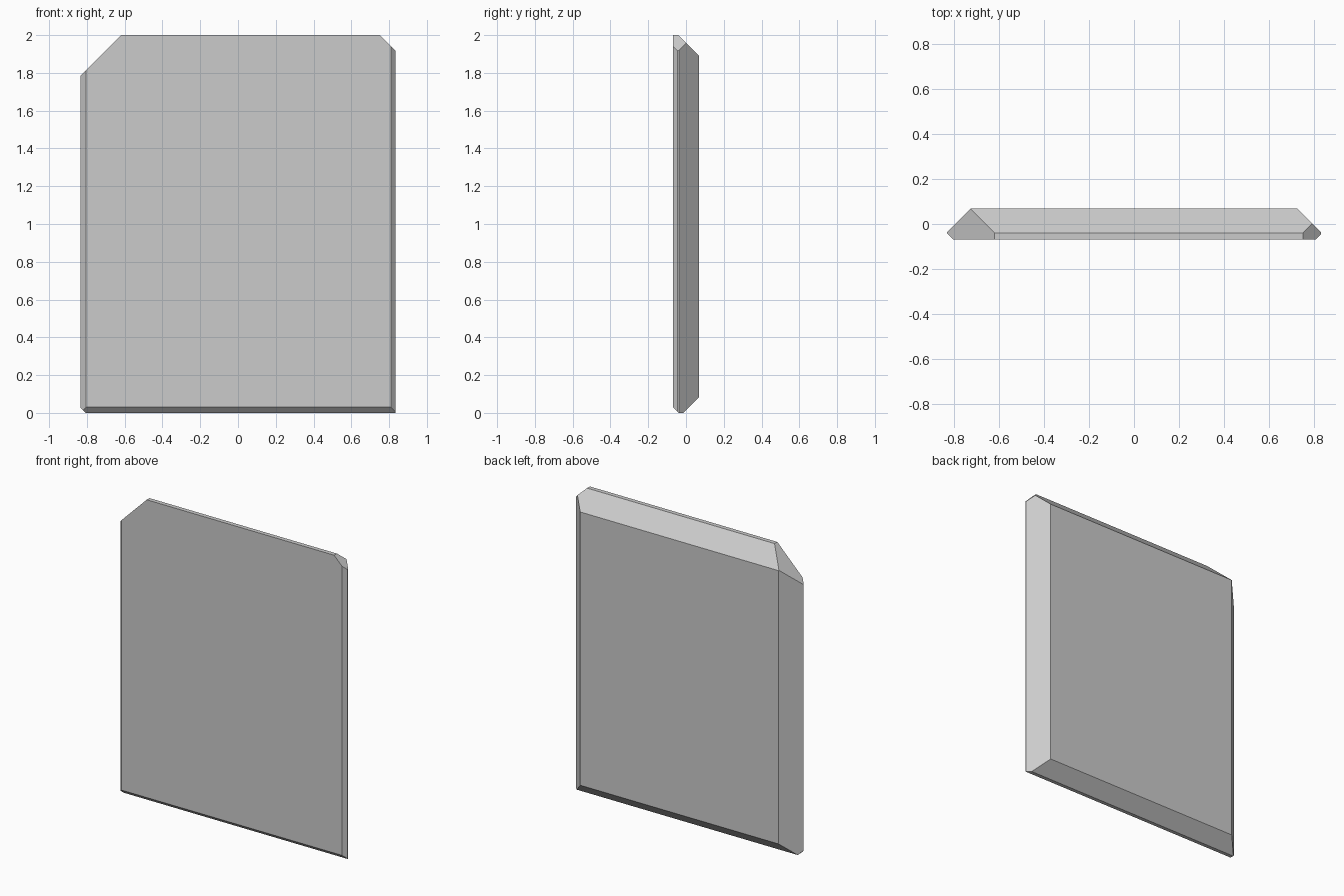
import bpy, bmesh
from mathutils import Vector

if "Cube" in bpy.data.objects:
    bpy.data.objects.remove(bpy.data.objects["Cube"])

HALF_W, HALF_D, HEIGHT = 0.833, 0.069, 2.0

# Each 45 degree cut keeps the side where normal . point <= offset
CUTS = [
    ((-1, 1, 0), 0.795),    # back left bevel
    ((1, 1, 0), 0.795),     # back right bevel
    ((0, 1, 1), 1.96),      # back top bevel
    ((0, 1, -1), -0.014),   # back bottom bevel
    ((-1, -1, 0), 0.874),   # front left bevel
    ((1, -1, 0), 0.879),    # front right bevel
    ((0, -1, -1), 0.039),   # front bottom bevel
    ((-1, 0, 1), 2.62),     # top left corner
    ((1, 0, 1), 2.752),     # top right corner
    ((-1, 0, -1), 0.807),   # bottom left corner
]

# Plain slab
bm = bmesh.new()
bmesh.ops.create_cube(bm, size=1)
for v in bm.verts:
    v.co = Vector((v.co.x * 2 * HALF_W, v.co.y * 2 * HALF_D, (v.co.z + 0.5) * HEIGHT))

# Slice off each bevel and cap the opening
for normal, offset in CUTS:
    n = Vector(normal)
    bmesh.ops.bisect_plane(bm, geom=bm.verts[:] + bm.edges[:] + bm.faces[:], dist=1e-5,
                           plane_co=n * offset / n.length_squared, plane_no=n,
                           clear_outer=True)
    rim = [e for e in bm.edges if e.is_boundary]
    bmesh.ops.holes_fill(bm, edges=rim, sides=0)
bmesh.ops.recalc_face_normals(bm, faces=bm.faces[:])

mesh = bpy.data.meshes.new("stone_slab")
bm.to_mesh(mesh)
bm.free()
bpy.context.collection.objects.link(bpy.data.objects.new("stone_slab", mesh))
